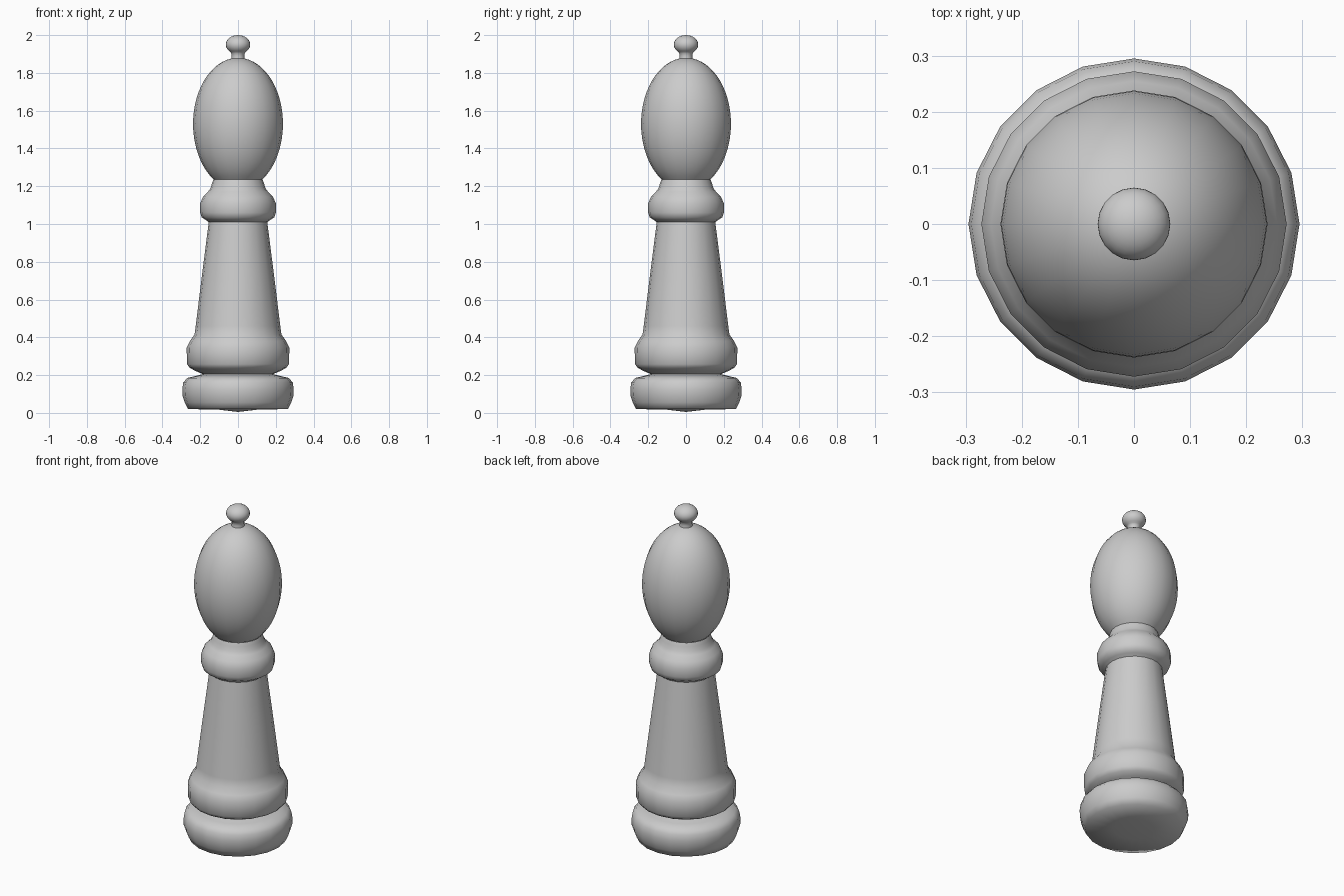
import bpy, bmesh, math

if "Cube" in bpy.data.objects:
    bpy.data.objects.remove(bpy.data.objects["Cube"])

SIDES = 20


def lathe(name, profile):
    """Spin a (radius, height) profile around z; radius 0 points become poles."""
    bm = bmesh.new()
    rings = []
    for r, z in profile:
        count = SIDES if r > 0 else 1
        rings.append([bm.verts.new((r * math.cos(math.tau * i / SIDES),
                                    r * math.sin(math.tau * i / SIDES), z))
                      for i in range(count)])
    for low, high in zip(rings, rings[1:]):
        for i in range(SIDES):
            j = (i + 1) % SIDES
            corners = [low[i % len(low)], low[j % len(low)],
                       high[j % len(high)], high[i % len(high)]]
            bm.faces.new(list(dict.fromkeys(corners)))
    for face in bm.faces:
        face.smooth = True
    mesh = bpy.data.meshes.new(name)
    bm.to_mesh(mesh)
    bm.free()
    obj = bpy.data.objects.new(name, mesh)
    bpy.context.collection.objects.link(obj)
    return obj


def oval(rx, rz, cz, start, end, steps):
    """Arc of an ellipse, angles in degrees from the equator."""
    pts = []
    for k in range(steps + 1):
        a = math.radians(start + (end - start) * k / steps)
        pts.append((max(0, rx * math.cos(a)) if abs(a) < 1.57 else 0,
                    cz + rz * math.sin(a)))
    return pts


# Foot disc with a slightly domed underside
lathe("base", [(0, 0.005), (0.11, 0.018), (0.265, 0.02), (0.282, 0.055),
               (0.294, 0.09), (0.295, 0.125), (0.29, 0.16), (0.27, 0.185),
               (0.225, 0.195), (0.185, 0.205)])

# Lower ring flowing into the tapered shaft
lathe("shaft", [(0.185, 0.205), (0.225, 0.222), (0.255, 0.238), (0.27, 0.258),
                (0.272, 0.345), (0.255, 0.38), (0.23, 0.415), (0.224, 0.46),
                (0.19, 0.735), (0.155, 1.01)])

# Collar under the head
lathe("collar", [(0.155, 1.01), (0.172, 1.022), (0.192, 1.035), (0.2, 1.06),
                 (0.2, 1.11), (0.185, 1.145), (0.158, 1.172), (0.145, 1.19),
                 (0.138, 1.215), (0.13, 1.235)])

# Egg-shaped head
lathe("head", oval(0.238, 0.35, 1.53, -57.4, 81.5, 24))

# Small stem and ball on top
lathe("finial", [(0.035, 1.876), (0.033, 1.89), (0.036, 1.905)]
      + oval(0.065, 0.05, 1.95, -52, 90, 12))
